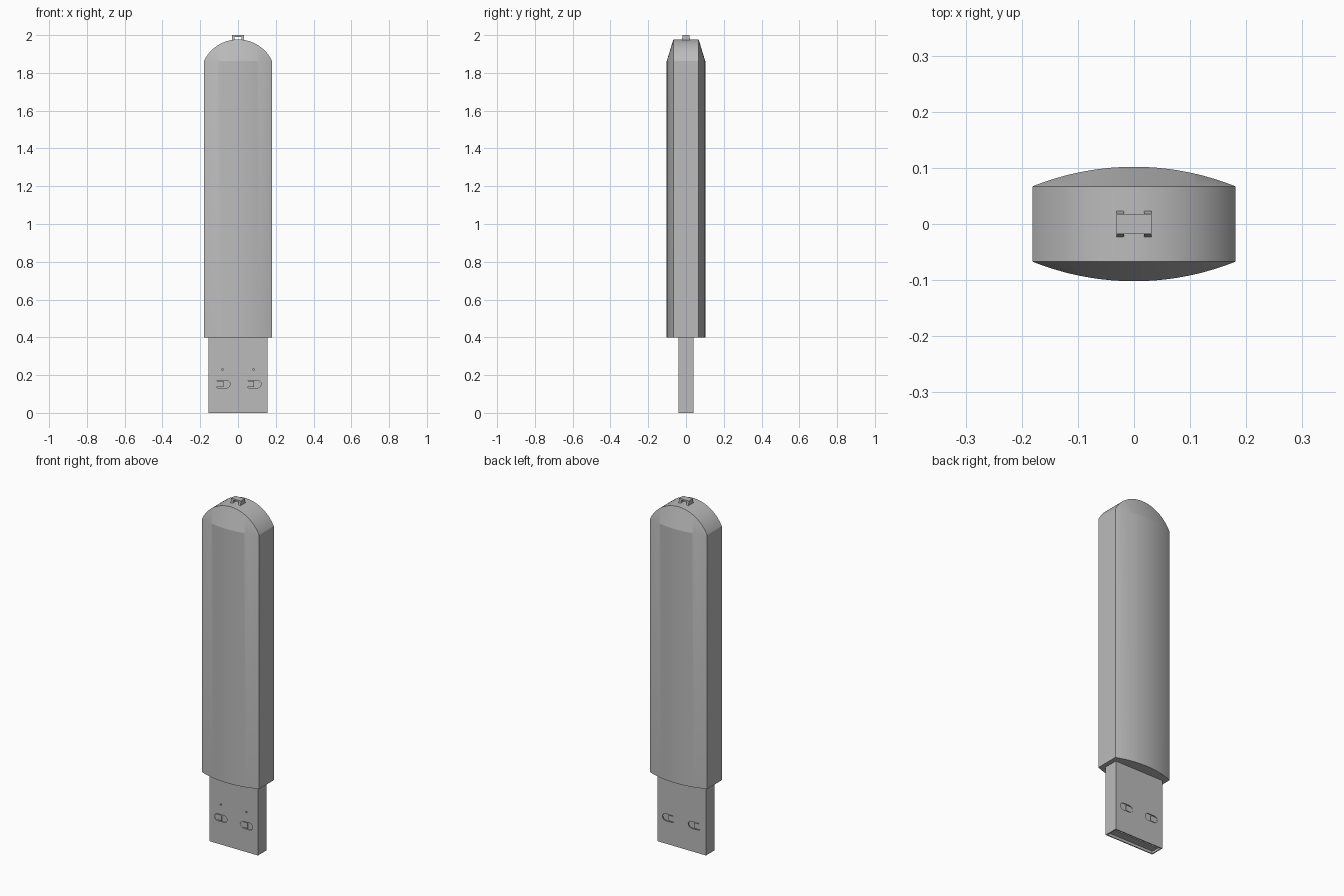
import bpy, bmesh, math
from mathutils import Matrix, Vector

cube = bpy.data.objects.get("Cube")
if cube:
    bpy.data.objects.remove(cube, do_unlink=True)

grey = bpy.data.materials.new("plain grey")
grey.use_nodes = True
COLOUR = (0.5, 0.5, 0.5, 1)
grey.diffuse_color = COLOUR
grey.node_tree.nodes["Principled BSDF"].inputs["Base Color"].default_value = COLOUR


def finish(name, bm):
    bmesh.ops.recalc_face_normals(bm, faces=bm.faces[:])
    mesh = bpy.data.meshes.new(name)
    bm.to_mesh(mesh)
    bm.free()
    mesh.materials.append(grey)
    ob = bpy.data.objects.new(name, mesh)
    bpy.context.collection.objects.link(ob)
    return ob


def box(name, lo, hi, flare=0):
    """Box between two corners; flare widens its lower end."""
    lo, hi = Vector(lo), Vector(hi)
    bm = bmesh.new()
    bmesh.ops.create_cube(bm, size=1)
    for v in bm.verts:
        low = v.co.z < 0
        size, mid = hi - lo, (lo + hi) / 2
        v.co = mid + Vector(a * b for a, b in zip(v.co, size))
        if low and flare:
            v.co.y += math.copysign(flare, v.co.y)
    return finish(name, bm)


def slot(name, x, z, half, radius, y0, y1, steps=8):
    """Rounded slot outline extruded along y."""
    bm = bmesh.new()
    verts = []
    for side in (1, -1):
        for i in range(steps + 1):
            a = -math.pi / 2 + math.pi * i / steps
            verts.append(bm.verts.new((x + side * (half - radius + radius * math.cos(a)),
                                       y0, z + side * radius * math.sin(a))))
    face = bm.faces.new(verts)
    new = bmesh.ops.extrude_face_region(bm, geom=[face])["geom"]
    bmesh.ops.translate(bm, vec=(0, y1 - y0, 0),
                        verts=[g for g in new if isinstance(g, bmesh.types.BMVert)])
    return finish(name, bm)


def cut(target, cutter):
    mod = target.modifiers.new("cut", 'BOOLEAN')
    mod.operation = 'DIFFERENCE'
    mod.solver = 'EXACT'
    mod.object = cutter
    bpy.context.view_layer.objects.active = target
    bpy.ops.object.modifier_apply(modifier=mod.name)
    bpy.data.objects.remove(cutter, do_unlink=True)


def bow(x, half, rise):
    """Height of a circular arc of given half chord and rise."""
    r = (half * half + rise * rise) / (2 * rise)
    return math.sqrt(max(r * r - x * x, 0)) - (r - rise)


# Body: bowed front and back, arched top with sloping shoulders
HALF, FLAT, BASE, SHOULDER, N = 0.181, 0.067, 0.4, 1.862, 28
bm = bmesh.new()
rings = []
for i in range(N + 1):
    x = -HALF * math.cos(math.pi * i / N)
    b = FLAT + bow(x, HALF, 0.035)
    top = SHOULDER + bow(x, HALF, 0.115)
    profile = [(-FLAT, top), (-b, SHOULDER), (-b, BASE),
               (b, BASE), (b, SHOULDER), (FLAT, top)]
    rings.append([bm.verts.new((x, y, z)) for y, z in profile])
for p, q in zip(rings, rings[1:]):
    for j in range(6):
        k = (j + 1) % 6
        bm.faces.new((p[j], p[k], q[k], q[j]))
bm.faces.new(rings[0])
bm.faces.new(rings[-1])
bmesh.ops.remove_doubles(bm, verts=bm.verts[:], dist=1e-5)
body = finish("body", bm)
bpy.ops.object.select_all(action='DESELECT')
body.select_set(True)
bpy.context.view_layer.objects.active = body
bpy.ops.object.shade_smooth_by_angle(angle=math.radians(15))

# Metal plug sleeve, open at the bottom, with slots on both faces
W, D, WALL = 0.155, 0.04, 0.006
sleeve = box("plug_sleeve", (-W, -D, 0), (W, D, 0.41))
cut(sleeve, box("cavity", (-W + WALL, -D + WALL, -0.1), (W - WALL, D - WALL, 0.39)))
for x in (-0.082, 0.082):
    cut(sleeve, slot("slot_cutter", x, 0.152, 0.04, 0.02, -0.1, 0.1))
    cut(sleeve, slot("pin_cutter", x, 0.23, 0.005, 0.004, -0.1, 0))

# Contact tongue inside the sleeve
box("plug_tongue", (-W + WALL, -D + WALL + 0.004, 0.012), (W - WALL, 0.012, 0.4))

# Spring tabs set into the slots
for side, y in (("front", -D + 0.002), ("back", D - 0.006)):
    for label, x in (("right", -0.082), ("left", 0.082)):
        box(f"{side}_{label}_spring", (x - 0.04, y, 0.136), (x + 0.004, y + 0.004, 0.168))

# Strap loop on top: two flared legs and a bar
for label, s in (("right", -1), ("left", 1)):
    xs = sorted((s * 0.018, s * 0.031))
    box(f"{label}_loop_leg", (xs[0], -0.018, 1.965), (xs[1], 0.018, 1.992), 0.008)
box("loop_bar", (-0.031, -0.018, 1.991), (0.031, 0.018, 2.0))
